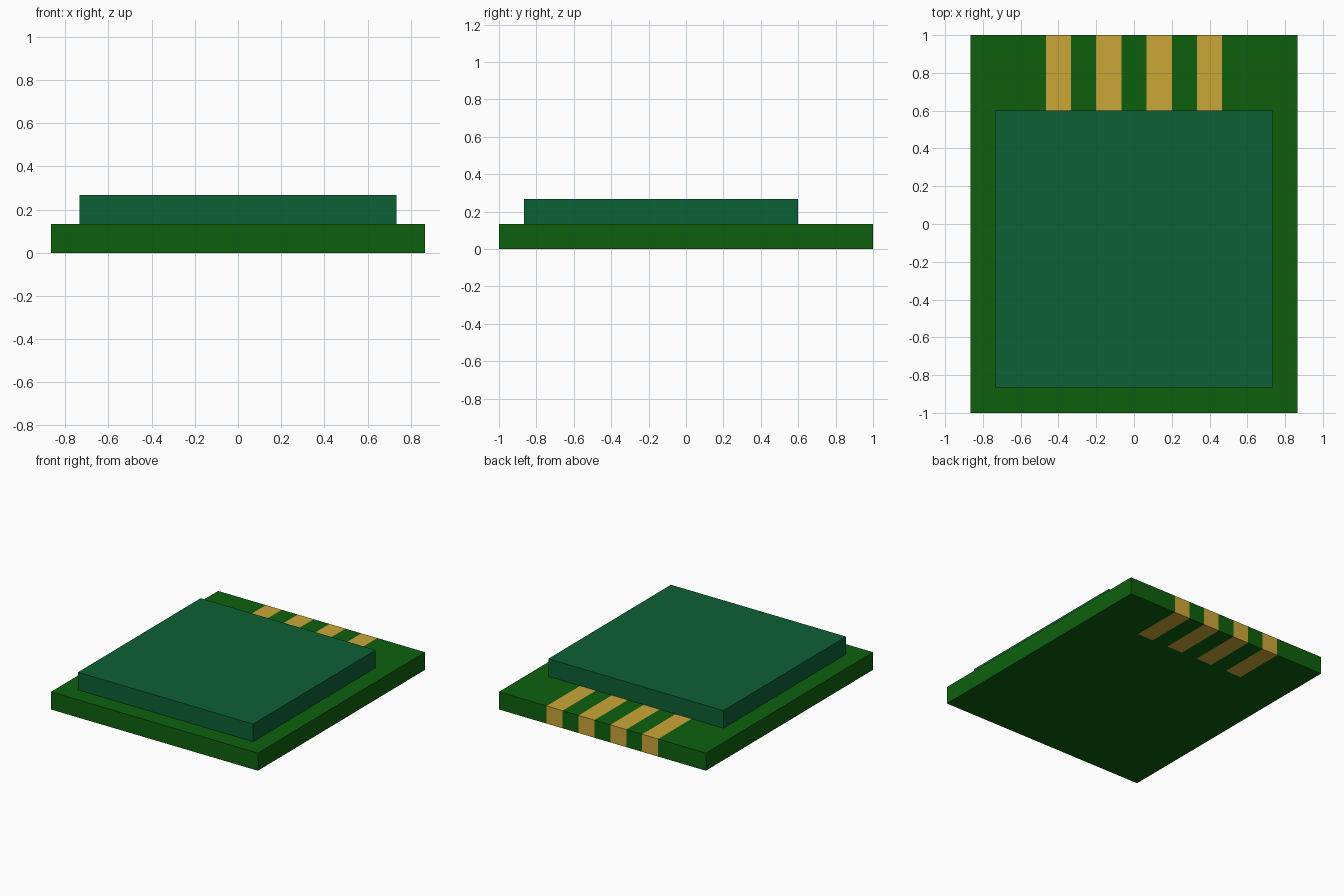
import bpy, bmesh
from mathutils import Matrix, Vector

if "Cube" in bpy.data.objects:
    bpy.data.objects.remove(bpy.data.objects["Cube"])


def material(name, rgb):
    # sRGB 0-255 to linear
    lin = [(c / 255 / 12.92) if c < 10 else ((c / 255 + 0.055) / 1.055) ** 2.4 for c in rgb]
    m = bpy.data.materials.new(name)
    m.diffuse_color = (*lin, 1)
    m.use_nodes = True
    m.node_tree.nodes["Principled BSDF"].inputs["Base Color"].default_value = m.diffuse_color
    return m


green = material("board green", (13, 96, 13))
teal = material("chip teal green", (13, 96, 54))
gold = material("contact gold", (203, 166, 55))


def box(name, lo, hi, mats, edit=None):
    lo, hi = Vector(lo), Vector(hi)
    bm = bmesh.new()
    bmesh.ops.create_cube(bm, size=1, matrix=Matrix.Translation((lo + hi) / 2)
                          @ Matrix.Diagonal((*(hi - lo), 1)))
    if edit:
        edit(bm)
    me = bpy.data.meshes.new(name)
    bm.to_mesh(me)
    bm.free()
    for m in mats:
        me.materials.append(m)
    ob = bpy.data.objects.new(name, me)
    bpy.context.collection.objects.link(ob)
    return ob


# Gold contacts: four strips wrapping top, back edge and underside
CENTRES = [-0.4, -0.1333, 0.1333, 0.4]
HALF = 0.0667
START = 0.6


def cut_contacts(bm):
    cuts = [((0, START, 0), (0, 1, 0))]
    cuts += [((c + s * HALF, 0, 0), (1, 0, 0)) for c in CENTRES for s in (-1, 1)]
    for co, no in cuts:
        # limit the lengthwise cuts to the contact end of the board
        faces = [f for f in bm.faces if no[1] or f.calc_center_median().y > START - 0.001]
        geom = set(faces)
        for f in faces:
            geom.update(f.edges)
            geom.update(f.verts)
        bmesh.ops.bisect_plane(bm, geom=list(geom), plane_co=co, plane_no=no)
    for f in bm.faces:
        p = f.calc_center_median()
        if p.y > START and any(abs(p.x - c) < HALF * 0.9 for c in CENTRES):
            f.material_index = 1


# Circuit board with contacts, and the raised chip on top
box("circuit_board", (-0.8667, -1, 0), (0.8667, 1, 0.1333), [green, gold], cut_contacts)
box("raised_chip", (-0.7333, -0.8667, 0.1333), (0.7333, 0.6, 0.2667), [teal])
